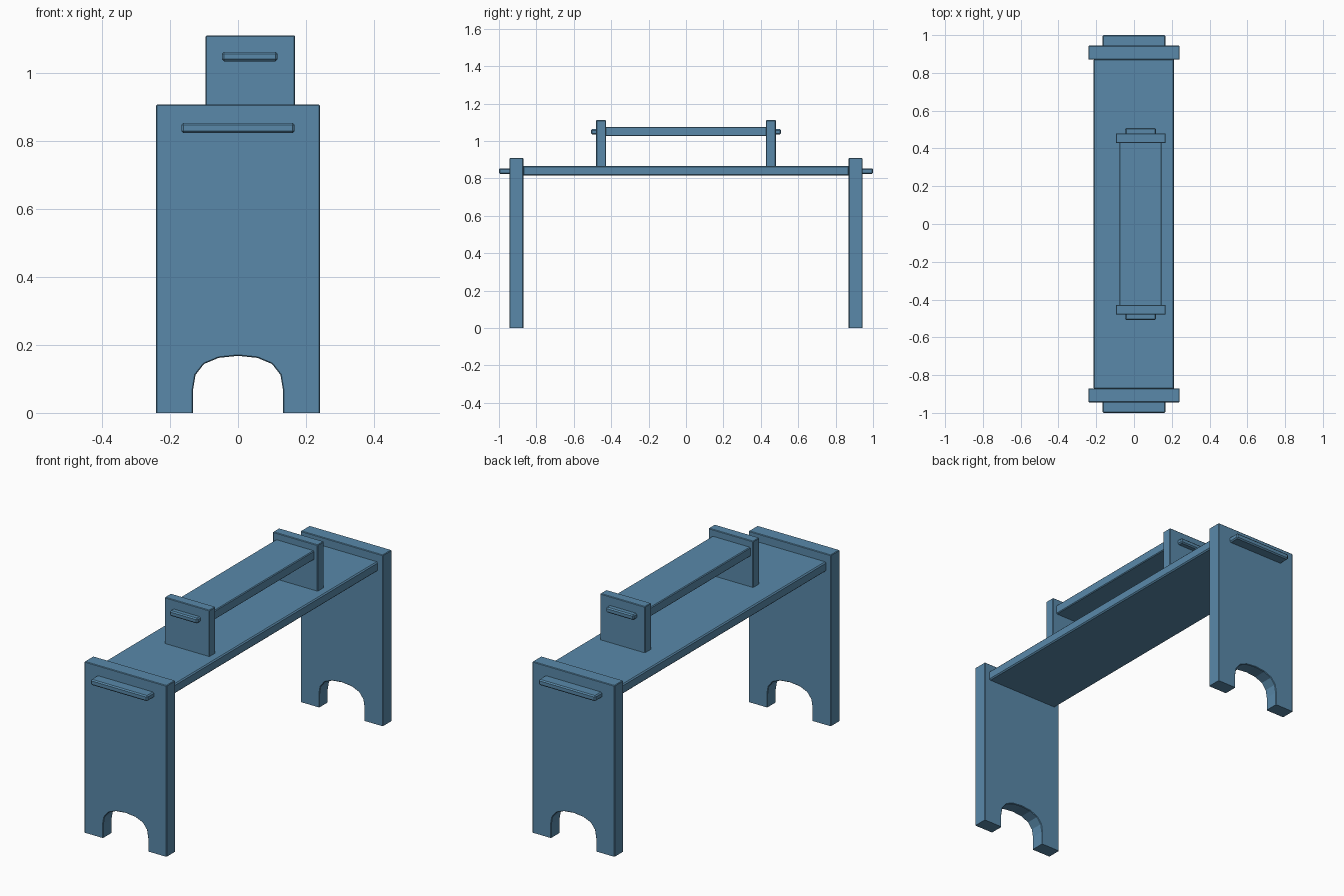
import bpy, bmesh
from mathutils import Vector

if "Cube" in bpy.data.objects:
    bpy.data.objects.remove(bpy.data.objects["Cube"])

paint = bpy.data.materials.new("blue_paint")
paint.diffuse_color = (0.10, 0.25, 0.40, 1)
paint.use_nodes = True
paint.node_tree.nodes["Principled BSDF"].inputs["Base Color"].default_value = paint.diffuse_color


def finish(name, bm, bevel, keep_bottom=False):
    """Soften the sharp edges and turn the bmesh into an object."""
    bmesh.ops.recalc_face_normals(bm, faces=bm.faces)
    low = min(v.co.z for v in bm.verts) + 1e-4
    edges = [e for e in bm.edges if e.calc_face_angle(0) > 0.9
             and not (keep_bottom and any(f.normal.z < -0.9 and f.calc_center_median().z < low
                                          for f in e.link_faces))]
    bmesh.ops.bevel(bm, geom=edges, offset=bevel, offset_type='OFFSET',
                    segments=1, affect='EDGES', profile=0.5)
    mesh = bpy.data.meshes.new(name)
    bm.to_mesh(mesh)
    bm.free()
    mesh.materials.append(paint)
    obj = bpy.data.objects.new(name, mesh)
    bpy.context.collection.objects.link(obj)
    return obj


def panel(name, profile, y0, y1, bevel):
    """Upright panel: an x/z outline extruded along y."""
    bm = bmesh.new()
    face = bm.faces.new([bm.verts.new((x, y0, z)) for x, z in profile])
    out = bmesh.ops.extrude_face_region(bm, geom=[face])
    bmesh.ops.translate(bm, vec=(0, y1 - y0, 0),
                        verts=[g for g in out['geom'] if isinstance(g, bmesh.types.BMVert)])
    return finish(name, bm, bevel, keep_bottom=True)


def box(name, x, y, z, bevel):
    bm = bmesh.new()
    bmesh.ops.create_cube(bm, size=1)
    lo, hi = Vector((x[0], y[0], z[0])), Vector((x[1], y[1], z[1]))
    for v in bm.verts:
        v.co = Vector(((lo[i] + hi[i]) / 2 + v.co[i] * (hi[i] - lo[i]) for i in range(3)))
    return finish(name, bm, bevel)


# Leg outline with the arched cut-out at the foot
arch = [(0.132, 0), (0.132, 0.07), (0.125, 0.112), (0.1, 0.144), (0.057, 0.162)]
leg = ([(-0.241, 0), (-0.241, 0.908), (0.241, 0.908), (0.241, 0)] + arch + [(0, 0.168)]
       + [(-x, z) for x, z in reversed(arch)])
riser = [(-0.095, 0.86), (-0.095, 1.111), (0.168, 1.111), (0.168, 0.86)]

# Panels and through-tenons at both ends
for side, s in (("front", -1), ("back", 1)):
    def span(a, b):
        return sorted((s * a, s * b))
    panel(side + "_leg_panel", leg, *span(0.87, 0.944), 0.003)
    panel(side + "_riser_panel", riser, *span(0.428, 0.48), 0.003)
    box(side + "_bench_tenon", (-0.167, 0.167), span(0.86, 1.0), (0.824, 0.854), 0.006)
    box(side + "_shelf_tenon", (-0.047, 0.116), span(0.42, 0.508), (1.035, 1.063), 0.006)

# Horizontal boards
box("bench_top", (-0.215, 0.213), (-0.873, 0.873), (0.815, 0.866), 0.006)
box("small_shelf", (-0.078, 0.146), (-0.432, 0.432), (1.026, 1.075), 0.004)
